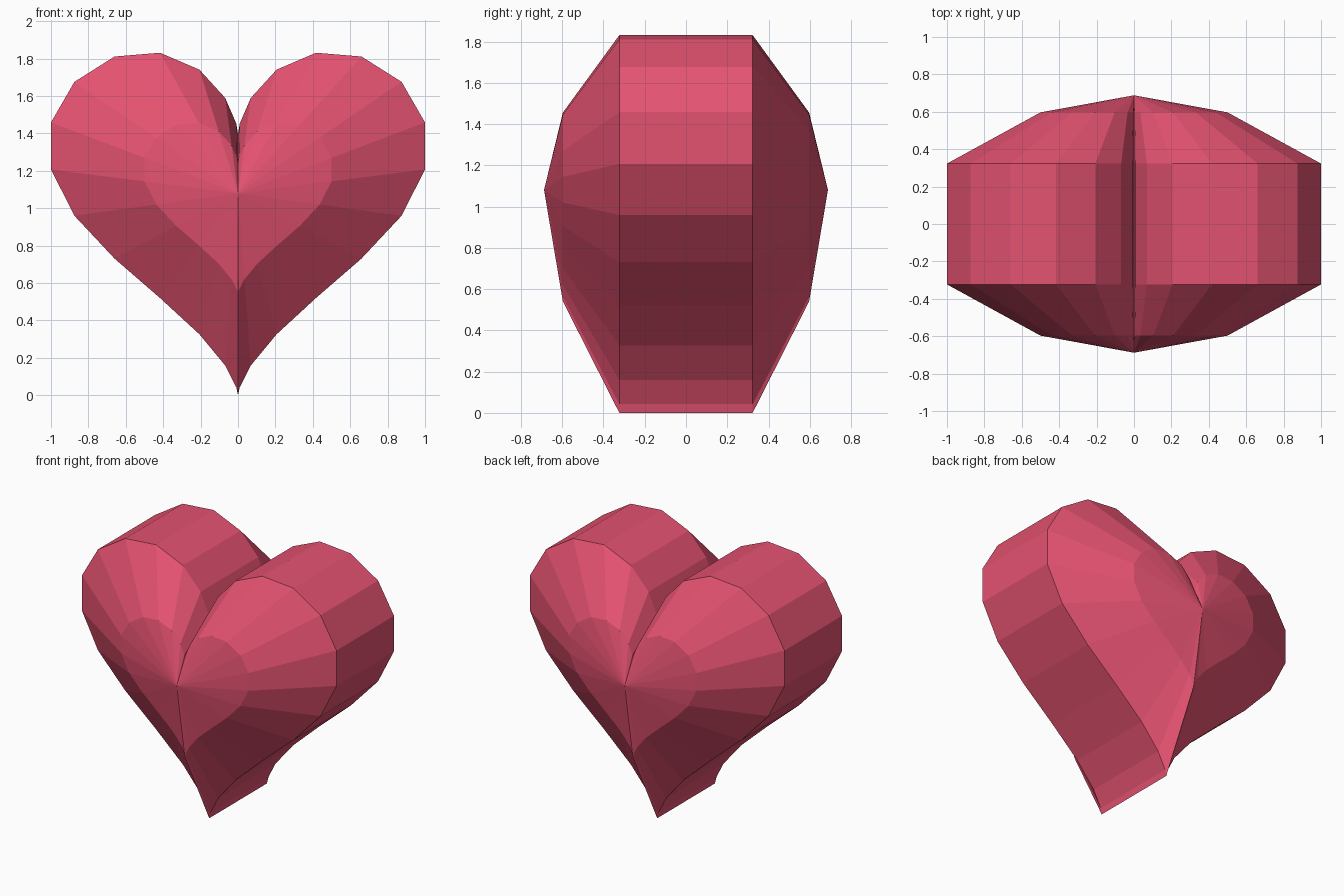
import bpy, bmesh
from math import sin, cos, pi

if "Cube" in bpy.data.objects:
    bpy.data.objects.remove(bpy.data.objects["Cube"])

SIDES = 30
SCALE = 1 / (16 * sin(pi * 84 / 180) ** 3)   # widest points land on x = +-1
CENTRE_Z = 17 * SCALE                        # lowest tip lands on z = 0
HALF_RIM, BULGE = 0.323, 0.365


def outline(t):
    """Classic heart curve around its own origin."""
    x = 16 * sin(t) ** 3
    z = 13 * cos(t) - 5 * cos(2 * t) - 2 * cos(3 * t) - cos(4 * t)
    return x * SCALE, z * SCALE


points = [outline(2 * pi * k / SIDES) for k in range(SIDES)]
bm = bmesh.new()


def ring(size, side):
    """Scaled copy of the outline, pushed out along a parabolic dome."""
    y = side * (HALF_RIM + BULGE * (1 - size ** 2))
    return [bm.verts.new((x * size, y, CENTRE_Z + z * size)) for x, z in points]


# Rings from front to back, bridged into one shell
rings = [ring(0.5, -1), ring(1, -1), ring(1, 1), ring(0.5, 1)]
for a, b in zip(rings, rings[1:]):
    for k in range(SIDES):
        n = (k + 1) % SIDES
        bm.faces.new((a[k], a[n], b[n], b[k]))

# Front and back peaks
for loop, side in ((rings[0], -1), (rings[-1], 1)):
    peak = bm.verts.new((0, side * (HALF_RIM + BULGE), CENTRE_Z))
    for k in range(SIDES):
        bm.faces.new((loop[k], loop[(k + 1) % SIDES], peak))

bmesh.ops.recalc_face_normals(bm, faces=bm.faces)
mesh = bpy.data.meshes.new("heart")
bm.to_mesh(mesh)
bm.free()

heart = bpy.data.objects.new("heart", mesh)
bpy.context.collection.objects.link(heart)

# Rosy red
red = bpy.data.materials.new("rose_red")
red.diffuse_color = (0.78, 0.085, 0.165, 1)
red.use_nodes = True
red.node_tree.nodes["Principled BSDF"].inputs["Base Color"].default_value = red.diffuse_color
mesh.materials.append(red)
